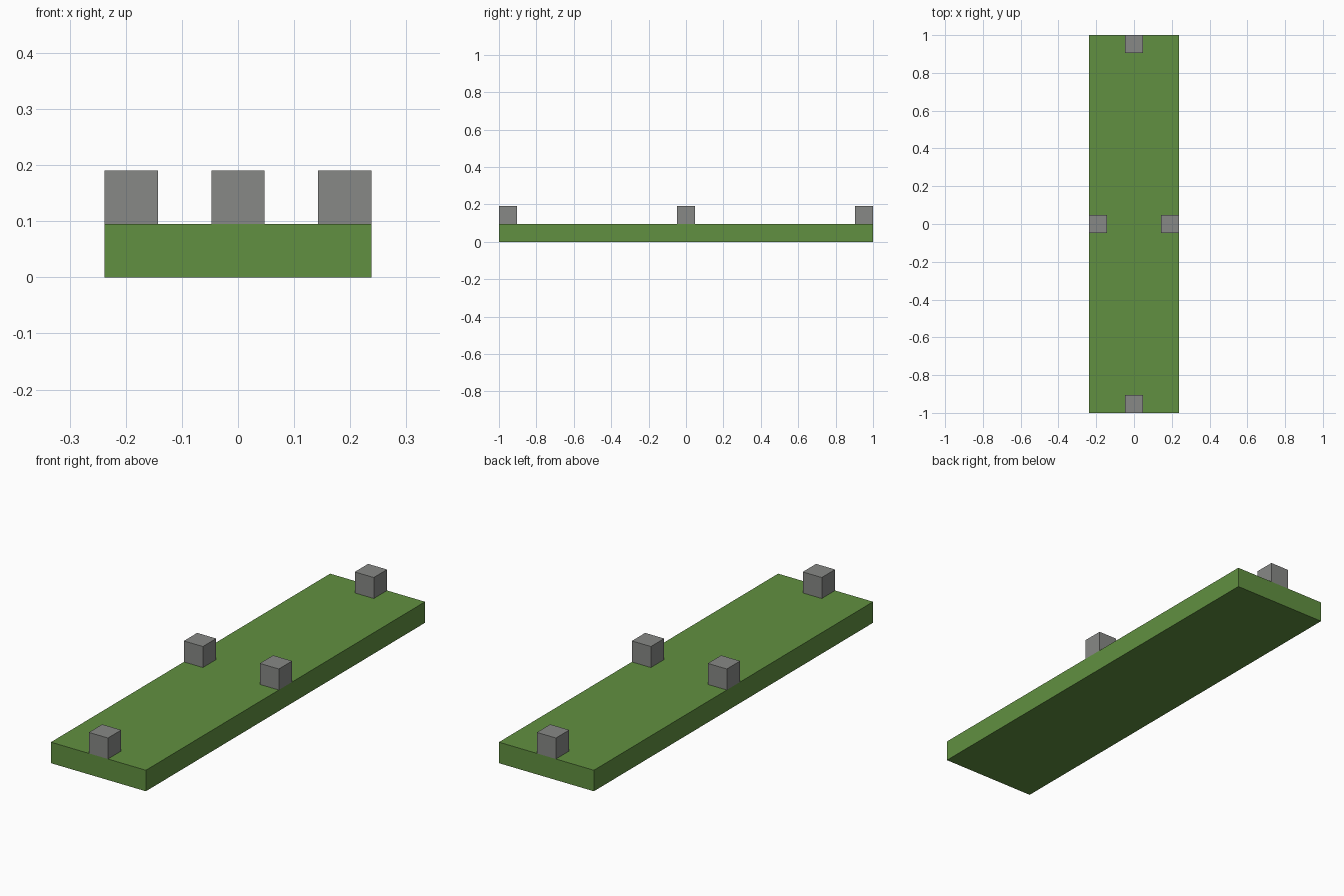
import bpy

if "Cube" in bpy.data.objects:
    bpy.data.objects.remove(bpy.data.objects["Cube"], do_unlink=True)

U = 2 / 21  # block size: the slab is 5 x 21 x 1 blocks


def material(name, rgb):
    mat = bpy.data.materials.new(name)
    mat.use_nodes = True
    color = (*rgb, 1)
    mat.diffuse_color = color
    mat.node_tree.nodes["Principled BSDF"].inputs["Base Color"].default_value = color
    return mat


def box(name, center, size, mat):
    bpy.ops.mesh.primitive_cube_add(size=1, location=center)
    obj = bpy.context.object
    obj.name = name
    obj.scale = size
    bpy.ops.object.transform_apply(location=False, rotation=False, scale=True)
    obj.data.materials.append(mat)
    return obj


green = material("grass_green", (0.12, 0.28, 0.052))
grey = material("stone_grey", (0.245, 0.25, 0.24))

# Grass slab
box("grass_slab", (0, 0, U / 2), (5 * U, 21 * U, U), green)

# Stone blocks at the middle of each edge
for name, x, y in (("front", 0, -10), ("back", 0, 10), ("right", -2, 0), ("left", 2, 0)):
    box(name + "_stone_block", (x * U, y * U, 1.5 * U), (U, U, U), grey)
